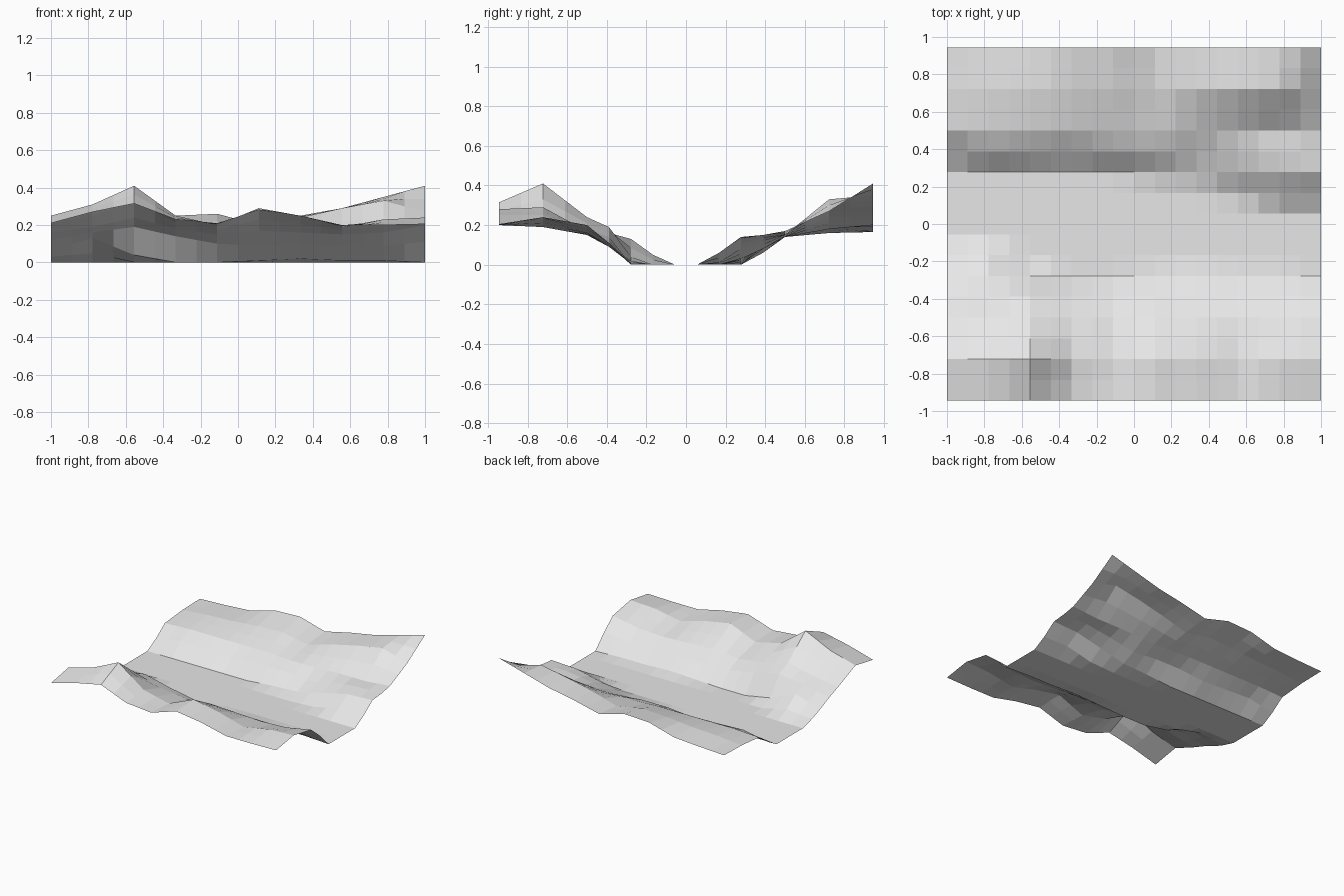
import bpy
import bmesh
from mathutils import Matrix

COLUMNS, ROWS = 18, 17
CELL = 2 / COLUMNS
HALF_DEPTH = CELL * ROWS / 2

default_cube = bpy.data.objects.get("Cube")
if default_cube:
    bpy.data.objects.remove(default_cube, do_unlink=True)


def interpolate(stations, position):
    """Linear blend through (position, value) stations in ascending order."""
    for (start, low), (end, high) in zip(stations, stations[1:]):
        if position <= end:
            blend = (position - start) / (end - start)
            return low + (high - low) * blend
    return stations[-1][1]


def contour(*heights):
    """Height line along the valley, in hundredths, evenly spaced in x."""
    spacing = COLUMNS / (len(heights) - 1)
    return [(i * spacing, height / 100) for i, height in enumerate(heights)]


# Front hillside, from the outer rim down to the riverbank
front_rim = contour(21, 27, 31.5, 23, 21, 28, 25, 20, 20, 20.5)
front_crest = contour(25, 31, 41, 25, 20, 29, 25, 19, 23, 24)
front_bench = contour(16, 19, 24, 18, 15, 17, 16, 15, 16, 20)
front_slope = contour(12, 16, 19, 14, 10, 9, 9, 9, 9, 11)
front_foot = contour(7, 13, 4, 0, 0, 1, 2, 1, 1, 0)
front_bank = contour(3, 5, 0, 0, 0, 0, 0, 0, 0, 0)

# Flat valley floor
floor = contour(0, 0)

# Back hillside, from the riverbank up to the outer rim
back_bank = contour(0, 0, 0, 0, 0, 0, 0, 1, 6, 6)
back_foot = contour(0, 0, 0, 0, 0, 2, 3, 8, 13, 14)
back_slope = contour(6, 10, 9, 8, 10, 10, 8, 12, 15, 15)
back_bench = contour(14, 15, 15, 15, 15, 14, 14, 15, 15, 17)
back_crest = contour(16, 18, 19, 21, 22, 18, 24, 29, 33, 27)
back_rim = contour(16.5, 17.5, 19, 25, 26, 20, 25, 29, 35, 41)

# Grid row on which each contour lies
section = [
    (0, front_rim), (2, front_crest), (4, front_bench), (5, front_slope),
    (6, front_foot), (7, front_bank), (8, floor), (9, floor),
    (10, back_bank), (11, back_foot), (12, back_slope),
    (13, back_bench), (15, back_crest), (17, back_rim),
]


def terrain_height(x, y):
    column = round((x + 1) / CELL)
    row = round((y + HALF_DEPTH) / CELL)
    profile = [(line, interpolate(heights, column)) for line, heights in section]
    return interpolate(profile, row)


# Valley surface: an open sheet of flat-shaded square cells
bm = bmesh.new()
bmesh.ops.create_grid(bm, x_segments=COLUMNS, y_segments=ROWS, size=1,
                      matrix=Matrix.Diagonal((1, HALF_DEPTH, 1, 1)))
for vert in bm.verts:
    vert.co.z = terrain_height(vert.co.x, vert.co.y)
for face in bm.faces:
    face.normal_update()
    if face.normal.z < 0:
        face.normal_flip()
    face.smooth = False

mesh = bpy.data.meshes.new("valley_terrain")
bm.to_mesh(mesh)
bm.free()
terrain = bpy.data.objects.new("valley_terrain", mesh)
bpy.context.collection.objects.link(terrain)

# Plain pale grey ground
grey = bpy.data.materials.new("pale_grey")
grey.use_nodes = True
grey.diffuse_color = (0.8, 0.8, 0.8, 1)
grey.node_tree.nodes["Principled BSDF"].inputs["Base Color"].default_value = grey.diffuse_color
mesh.materials.append(grey)
